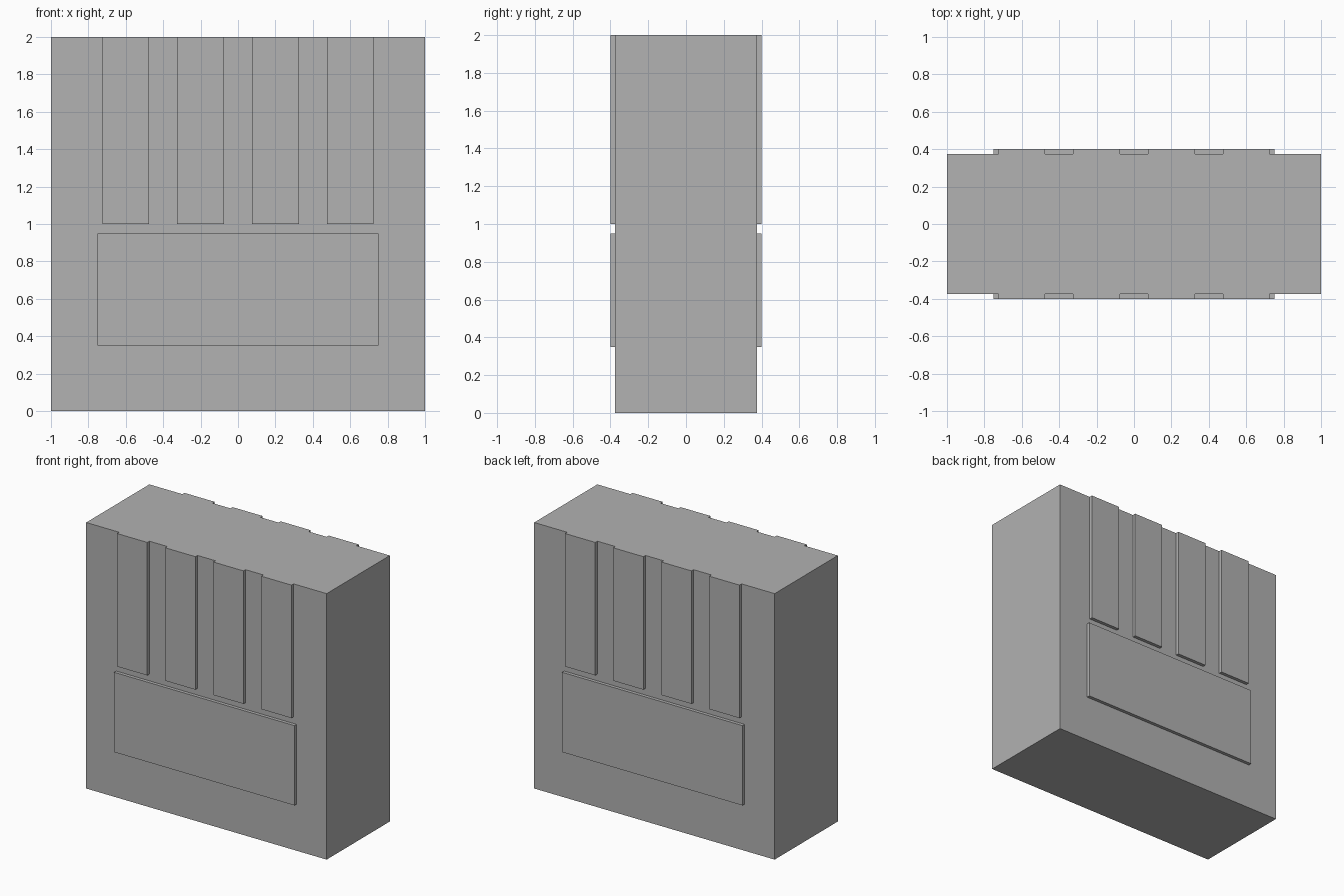
import bpy
import bmesh
from mathutils import Matrix

if "Cube" in bpy.data.objects:
    bpy.data.objects.remove(bpy.data.objects["Cube"])

BODY_Y = 0.375   # half depth of the main block
PLATE_Y = 0.40   # half depth including raised plates

grey = bpy.data.materials.new("plain grey")
grey.diffuse_color = (0.445, 0.445, 0.445, 1)
grey.use_nodes = True
grey.node_tree.nodes["Principled BSDF"].inputs["Base Color"].default_value = grey.diffuse_color


def box(name, x0, x1, half_depth, z0, z1):
    """Box spanning x0..x1, +-half_depth and z0..z1."""
    bm = bmesh.new()
    size = (x1 - x0, 2 * half_depth, z1 - z0)
    centre = ((x0 + x1) / 2, 0, (z0 + z1) / 2)
    bmesh.ops.create_cube(bm, size=1, matrix=Matrix.Translation(centre) @ Matrix.Diagonal((*size, 1)))
    mesh = bpy.data.meshes.new(name)
    bm.to_mesh(mesh)
    bm.free()
    mesh.materials.append(grey)
    obj = bpy.data.objects.new(name, mesh)
    bpy.context.collection.objects.link(obj)
    return obj


# Main block
block = box("block", -1, 1, BODY_Y, 0, 2)

# Raised parts run right through the block, so they show on front and back
raised = [box("wide_panel", -0.75, 0.75, PLATE_Y, 0.35, 0.95)]
for i, x in enumerate((-0.6, -0.2, 0.2, 0.6)):
    raised.append(box(f"upright_strip_{i + 1}", x - 0.125, x + 0.125, PLATE_Y, 1.0, 2.0))

# Fuse everything into one clean solid
for part in raised:
    mod = block.modifiers.new(part.name, 'BOOLEAN')
    mod.operation = 'UNION'
    mod.solver = 'EXACT'
    mod.object = part
bpy.context.view_layer.update()
fused = bpy.data.meshes.new_from_object(block.evaluated_get(bpy.context.evaluated_depsgraph_get()))
block.modifiers.clear()
block.data = fused
for part in raised:
    bpy.data.objects.remove(part)

# Merge coplanar faces left by the union
bm = bmesh.new()
bm.from_mesh(fused)
bmesh.ops.remove_doubles(bm, verts=bm.verts, dist=1e-5)
bmesh.ops.dissolve_limit(bm, angle_limit=0.01, verts=bm.verts, edges=bm.edges)
bm.to_mesh(fused)
bm.free()
